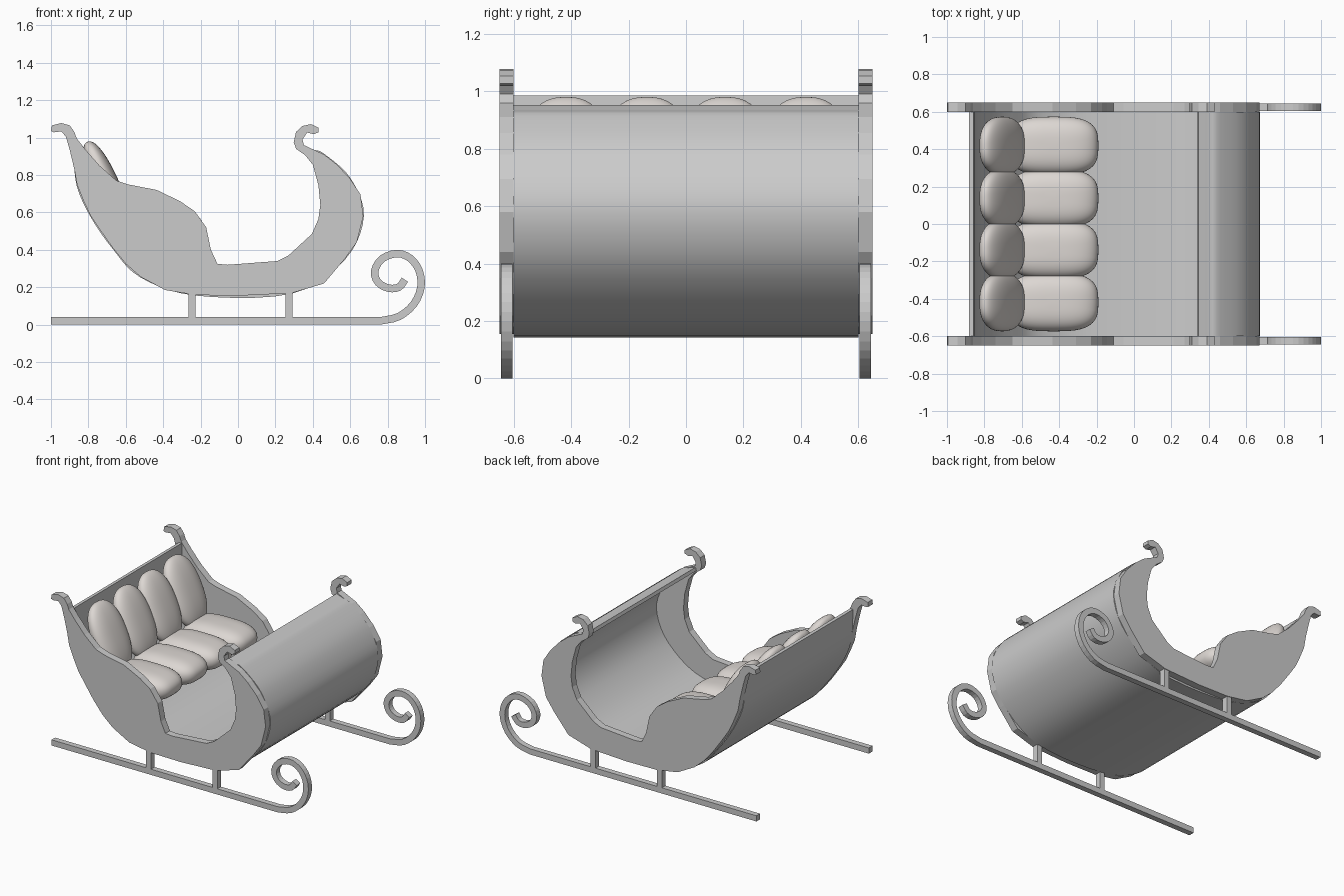
import bpy, bmesh, math
from mathutils import Vector, Matrix

if "Cube" in bpy.data.objects:
    bpy.data.objects.remove(bpy.data.objects["Cube"])


def finish(bm, name, mirror=False, smooth=0):
    bmesh.ops.recalc_face_normals(bm, faces=bm.faces)
    me = bpy.data.meshes.new(name)
    bm.to_mesh(me)
    bm.free()
    ob = bpy.data.objects.new(name, me)
    bpy.context.collection.objects.link(ob)
    if mirror:
        ob.modifiers.new("Mirror", 'MIRROR').use_axis = (False, True, False)
    if smooth:
        bpy.ops.object.select_all(action='DESELECT')
        ob.select_set(True)
        bpy.context.view_layer.objects.active = ob
        bpy.ops.object.shade_smooth_by_angle(angle=math.radians(smooth))
    return ob


def spline(pts, n):
    """Catmull-Rom curve through 2D points."""
    p = [Vector(q) for q in pts]
    p = [2 * p[0] - p[1]] + p + [2 * p[-1] - p[-2]]
    out = []
    for i in range(1, len(p) - 2):
        a, b, c, d = p[i - 1:i + 3]
        for k in range(n):
            t = k / n
            out.append(0.5 * (2 * b + (c - a) * t + (2 * a - 5 * b + 4 * c - d) * t * t
                              + (3 * b - a - 3 * c + d) * t ** 3))
    return out + [p[-2]]


def plate(name, pts, y0, y1):
    """Closed x-z outline given thickness in y, mirrored to both sides."""
    bm = bmesh.new()
    f = bm.faces.new([bm.verts.new((x, y0, z)) for x, z in pts])
    r = bmesh.ops.extrude_face_region(bm, geom=[f])
    for v in r['geom']:
        if isinstance(v, bmesh.types.BMVert):
            v.co.y = y1
    bmesh.ops.triangulate(bm, faces=[f for f in bm.faces if len(f.verts) > 4])
    return finish(bm, name, mirror=True)


def strip(name, path, left, right, y0, y1, mirror=False, smooth=0):
    """Bar swept along an x-z path, offset to each side of it."""
    bm = bmesh.new()
    rings = []
    for i, p in enumerate(path):
        t = (path[min(i + 1, len(path) - 1)] - path[max(i - 1, 0)]).normalized()
        n = Vector((-t.y, t.x))
        a, b = p + n * left, p - n * right
        rings.append([bm.verts.new(c) for c in
                      ((a.x, y0, a.y), (a.x, y1, a.y), (b.x, y1, b.y), (b.x, y0, b.y))])
    for r, s in zip(rings, rings[1:]):
        for k in range(4):
            bm.faces.new((r[k], r[(k + 1) % 4], s[(k + 1) % 4], s[k]))
    bm.faces.new(rings[0])
    bm.faces.new(rings[-1])
    return finish(bm, name, mirror, smooth)


def cushion(name, loc, half, power, tilt=0):
    """Puffy rounded pad made from a squared-off sphere."""
    bm = bmesh.new()
    bmesh.ops.create_uvsphere(bm, u_segments=40, v_segments=24, radius=1)
    for v in bm.verts:
        v.co = [math.copysign(abs(c) ** e, c) * h for c, e, h in zip(v.co, power, half)]
    bm.transform(Matrix.Translation(loc) @ Matrix.Rotation(tilt, 4, 'Y'))
    ob = finish(bm, name, smooth=60)
    mat = bpy.data.materials.get("cushion_cloth") or bpy.data.materials.new("cushion_cloth")
    mat.diffuse_color = (0.72, 0.68, 0.65, 1)
    mat.use_nodes = True
    mat.node_tree.nodes["Principled BSDF"].inputs["Base Color"].default_value = mat.diffuse_color
    ob.data.materials.append(mat)


# Outer curve of the body, from back top under to front top
under = [(-0.875, 0.83), (-0.86, 0.745), (-0.825, 0.66), (-0.79, 0.585), (-0.74, 0.51),
         (-0.67, 0.41), (-0.6, 0.325), (-0.52, 0.255), (-0.39, 0.185), (-0.225, 0.158),
         (0.01, 0.155), (0.285, 0.168), (0.46, 0.22), (0.57, 0.35), (0.635, 0.44),
         (0.67, 0.58), (0.655, 0.695), (0.6, 0.78), (0.53, 0.855), (0.46, 0.91)]

# Side panels with scrolled horns
front_horn = [(0.395, 0.94), (0.352, 0.96), (0.345, 0.99), (0.37, 1.027), (0.405, 1.018),
              (0.43, 1.028), (0.43, 1.053), (0.39, 1.072), (0.345, 1.062), (0.31, 1.03),
              (0.298, 0.975), (0.31, 0.94)]
opening = [(0.36, 0.905), (0.4, 0.855), (0.43, 0.745), (0.44, 0.64), (0.43, 0.565),
           (0.395, 0.485), (0.27, 0.37), (0.21, 0.34), (-0.055, 0.32), (-0.11, 0.325),
           (-0.145, 0.4), (-0.17, 0.52), (-0.23, 0.605), (-0.31, 0.66), (-0.435, 0.72),
           (-0.59, 0.75), (-0.65, 0.77), (-0.74, 0.85), (-0.815, 0.935)]
back_horn = [(-0.862, 0.995), (-0.875, 1.03), (-0.9, 1.065), (-0.945, 1.078), (-0.995, 1.065),
             (-1.0, 1.035), (-0.985, 1.028), (-0.945, 1.033), (-0.92, 1.005), (-0.9, 0.935)]
plate("side_panels", under + front_horn + opening + back_horn, 0.6, 0.65)

# Curved floor running up into back and front
shell = spline([(-0.878, 0.985), (-0.874, 0.9)] + under[1::2] + [(0.4, 0.932), (0.345, 0.95)], 5)
strip("body_shell", shell, 0.02, 0.003, -0.6, 0.6, smooth=40)

# Runners with curled tips
curl = spline([(0.76, 0.02), (0.86, 0.043), (0.94, 0.11), (0.978, 0.2), (0.968, 0.29),
               (0.92, 0.355), (0.85, 0.38), (0.77, 0.352), (0.73, 0.285), (0.75, 0.225),
               (0.805, 0.195), (0.86, 0.2), (0.892, 0.24)], 3)
strip("runners", [Vector((-1, 0.02))] + curl, 0.02, 0.02, 0.605, 0.645, mirror=True)

# Posts between runners and body
for name, x in (("back_posts", -0.245), ("front_posts", 0.272)):
    plate(name, [(x - 0.019, 0.03), (x + 0.019, 0.03), (x + 0.019, 0.18), (x - 0.019, 0.18)],
          0.605, 0.645)

# Four seat pads and four back pads
for i, y in enumerate((-0.418, -0.137, 0.137, 0.418)):
    cushion(f"seat_cushion_{i + 1}", (-0.43, y, 0.53), (0.24, 0.156, 0.09), (0.65, 0.65, 0.9))
    cushion(f"back_cushion_{i + 1}", (-0.705, y, 0.76), (0.065, 0.156, 0.24), (0.9, 0.8, 0.85),
            math.radians(-25))
